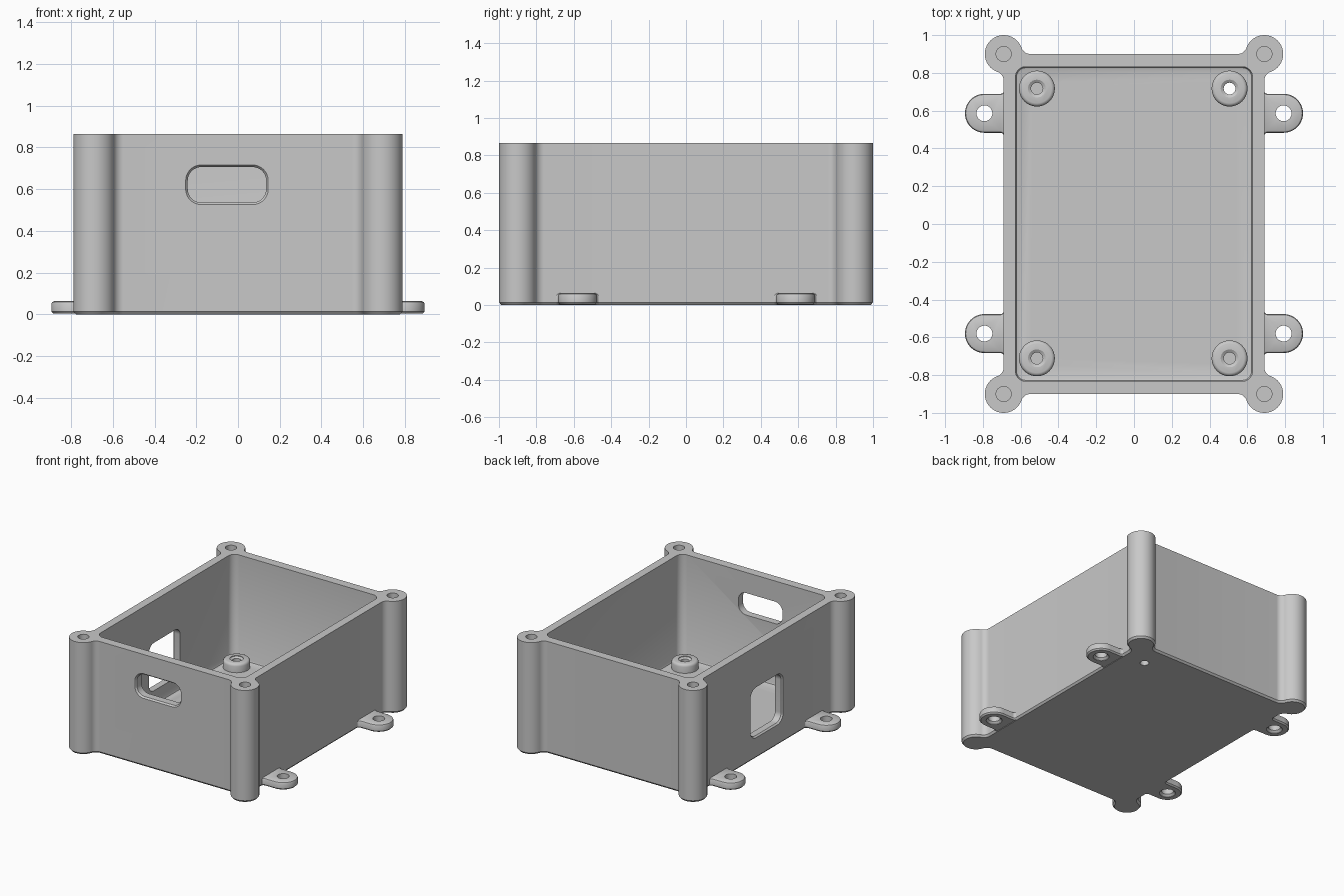
import bpy, bmesh, math

old = bpy.data.objects.get("Cube")
if old:
    bpy.data.objects.remove(old, do_unlink=True)

grey = bpy.data.materials.new("light grey plastic")
grey.use_nodes = True
COLOUR = (0.58, 0.58, 0.58, 1)
grey.diffuse_color = COLOUR
grey.node_tree.nodes["Principled BSDF"].inputs["Base Color"].default_value = COLOUR

WALL_X, WALL_Y, HEIGHT, FLOOR = 0.69, 0.9, 0.865, 0.06
POST_R, BLEND = 0.1, 0.05
SIDES = [(sx, sy) for sx in (-1, 1) for sy in (-1, 1)]


def arc(cx, cy, r, a0, a1, n=12):
    return [(cx + r * math.cos(a0 + (a1 - a0) * i / n),
             cy + r * math.sin(a0 + (a1 - a0) * i / n)) for i in range(n + 1)]


def circle(cx, cy, r, n=40):
    return arc(cx, cy, r, 0, math.tau, n)[:-1]


def rounded_rect(cx, cy, w, h, r, grow=0.0):
    """Rounded rectangle outline, offset outward by grow."""
    pts = []
    for i, (sx, sy) in enumerate([(1, 1), (-1, 1), (-1, -1), (1, -1)]):
        a = i * math.pi / 2
        pts += arc(cx + sx * (w / 2 - r), cy + sy * (h / 2 - r), r + grow, a, a + math.pi / 2)
    return pts


def body_outline(d=0.0):
    """Box with round corner posts blended into the walls, offset inward by d."""
    reach = math.sqrt((POST_R + BLEND) ** 2 - BLEND ** 2)
    t = math.atan2(BLEND, reach)
    q = arc(WALL_X + BLEND, WALL_Y - reach, BLEND + d, math.pi, math.pi / 2 + t)
    q += arc(WALL_X, WALL_Y, POST_R - d, t - math.pi / 2, math.pi - t, 28)
    q += arc(WALL_X - reach, WALL_Y + BLEND, BLEND + d, -t, -math.pi / 2)
    return (q + [(-x, y) for x, y in reversed(q)] + [(-x, -y) for x, y in q]
            + [(x, -y) for x, y in reversed(q)])


def tab_outline(sx, cy, d=0.0):
    """Round-ended lug with small blends where it meets the wall."""
    half, g, wall = 0.103, 0.02, WALL_X - 0.002
    pts = [(0.66, -half - g)]
    pts += arc(wall + g, -half - g, g + d, math.pi, math.pi / 2, 6)
    pts += arc(0.792, 0, half - d, -math.pi / 2, math.pi / 2, 24)
    pts += arc(wall + g, half + g, g + d, -math.pi / 2, -math.pi, 6)
    pts.append((0.66, half + g))
    return [(sx * x, cy + y) for x, y in pts]


def loft(name, rings, place=lambda u, v, w: (u, v, w)):
    """Solid through a stack of (outline, level) rings with equal point counts."""
    bm = bmesh.new()
    loops = [[bm.verts.new(place(u, v, w)) for u, v in pts] for pts, w in rings]
    for a, b in zip(loops, loops[1:]):
        for i in range(len(a)):
            j = (i + 1) % len(a)
            bm.faces.new((a[i], a[j], b[j], b[i]))
    bm.faces.new(loops[0])
    bm.faces.new(loops[-1])
    bmesh.ops.recalc_face_normals(bm, faces=bm.faces)
    mesh = bpy.data.meshes.new(name)
    bm.to_mesh(mesh)
    bm.free()
    mesh.materials.append(grey)
    obj = bpy.data.objects.new(name, mesh)
    bpy.context.collection.objects.link(obj)
    return obj


def cut(obj, cutters):
    bpy.context.view_layer.objects.active = obj
    for c in cutters:
        mod = obj.modifiers.new("cut", 'BOOLEAN')
        mod.operation, mod.solver, mod.object = 'DIFFERENCE', 'EXACT', c
        bpy.ops.object.modifier_apply(modifier=mod.name)


parts, tools = [], []


def cutter(*args, **kw):
    c = loft(*args, **kw)
    c.hide_render = True
    tools.append(c)
    return c


# Box shell with chamfered underside
body = loft("enclosure_body", [(body_outline(0.012), 0), (body_outline(), 0.014),
                               (body_outline(), HEIGHT)])
parts.append(body)


def cavity_ring(grow):
    return rounded_rect(0, 0, 1.255, 1.665, 0.055, grow)


body_cuts = [cutter("cavity_cutter", [
    (cavity_ring(-0.015), FLOOR), (cavity_ring(-0.005), FLOOR + 0.004), (cavity_ring(0), FLOOR + 0.015),
    (cavity_ring(0), HEIGHT + 0.1)])]

# Front slot and side window, each with an eased outer edge
slot = dict(cx=-0.053, cy=0.621, w=0.376, h=0.17, r=0.065)
window = dict(cx=0, cy=0.355, w=0.38, h=0.37, r=0.06)
for name, spec, wall, place in (
        ("slot_cutter", slot, WALL_Y, lambda u, v, w: (u, -w, v)),
        ("window_cutter", window, WALL_X, lambda u, v, w: (-w, u, v))):
    def ring(grow, spec=spec):
        return rounded_rect(**spec, grow=grow)
    body_cuts.append(cutter(name, [(ring(0), wall - 0.12), (ring(0), wall - 0.012),
                                   (ring(0.01), wall), (ring(0.01), wall + 0.05)], place=place))

# Blind screw holes in the corner posts
for sx, sy in SIDES:
    pts = circle(sx * WALL_X, sy * WALL_Y, 0.04)
    body_cuts.append(cutter("post_hole_cutter", [(pts, HEIGHT - 0.35), (pts, HEIGHT + 0.05)]))

# Board standoffs; only one is drilled through the floor
for sx, sy in SIDES:
    cx, cy = sx * 0.51 - 0.004, sy * 0.714 + 0.003
    side = ("left" if sx > 0 else "right")
    end = ("back" if sy > 0 else "front")
    profile = [(0.095, 0.05), (0.095, 0.108), (0.092, 0.117), (0.086, 0.124), (0.077, 0.127)]
    post = loft(f"standoff_{end}_{side}", [(circle(cx, cy, r), z) for r, z in profile])
    bottom = -0.05 if sx > 0 and sy > 0 else 0.03
    bore = [(0.031, bottom), (0.031, 0.112), (0.047, 0.122), (0.047, 0.2)]
    drill = cutter("standoff_drill", [(circle(cx, cy, r), z) for r, z in bore])
    cut(post, [drill])
    body_cuts.append(drill)
    parts.append(post)

# The drills must follow the cavity, so the list order is kept
cut(body, body_cuts)

# Mounting tabs with countersunk holes
for sx, sy in SIDES:
    cy = sy * 0.583 + 0.003
    side = ("left" if sx > 0 else "right")
    end = ("back" if sy > 0 else "front")
    layers = [(0.01, 0.003), (0, 0.013), (0, 0.05), (0.004, 0.058), (0.013, 0.063)]
    tab = loft(f"mounting_tab_{end}_{side}", [(tab_outline(sx, cy, d), z) for d, z in layers])
    hole = [(0.056, -0.05), (0.056, 0.006), (0.042, 0.02), (0.042, 0.1)]
    cut(tab, [cutter("tab_drill", [(circle(sx * 0.792, cy, r), z) for r, z in hole])])
    parts.append(tab)

for c in tools:
    bpy.data.objects.remove(c, do_unlink=True)

# Smooth curved walls, keep crisp edges
bpy.ops.object.select_all(action='DESELECT')
for p in parts:
    p.select_set(True)
bpy.context.view_layer.objects.active = body
bpy.ops.object.shade_smooth_by_angle(angle=math.radians(32))
